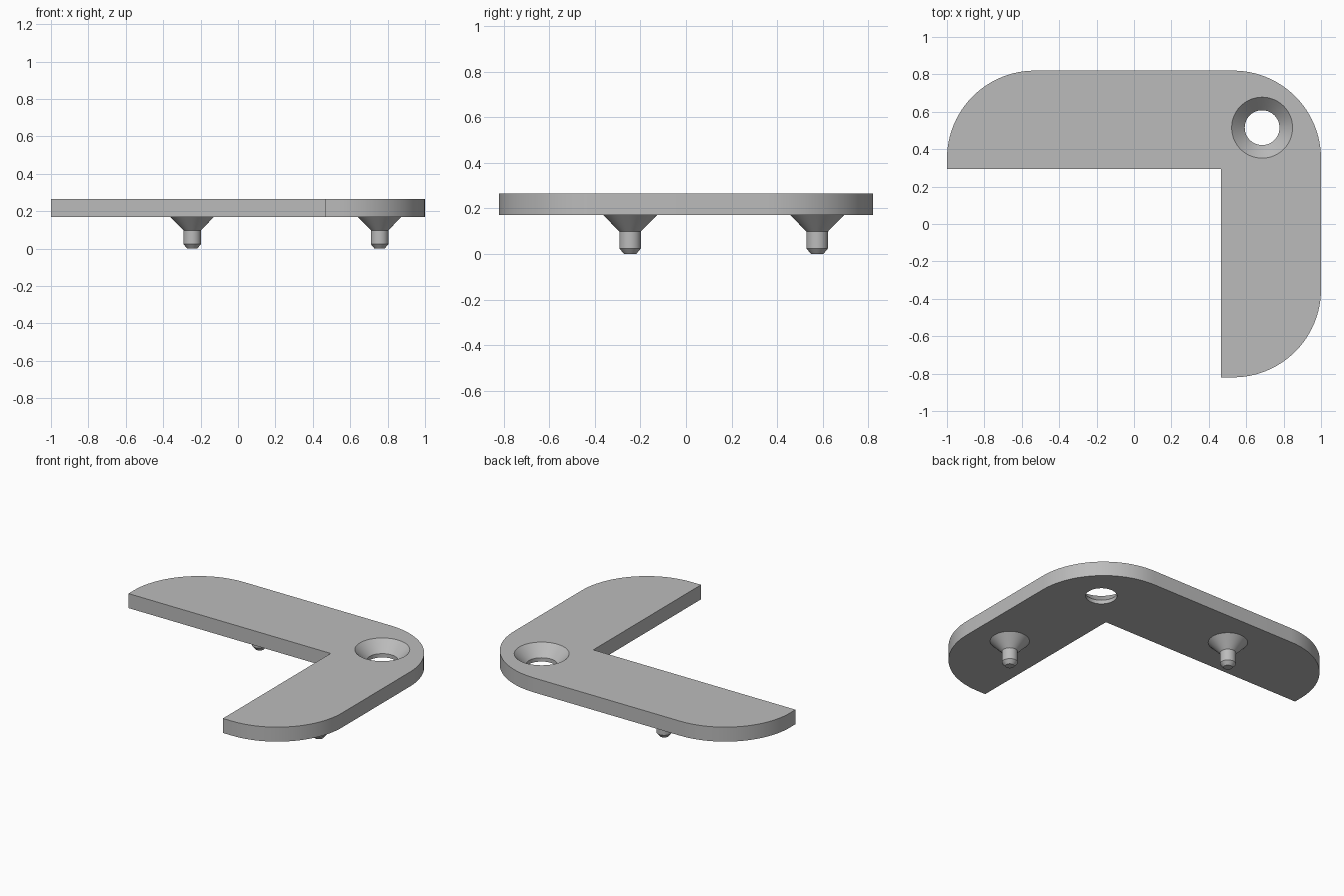
import bpy, math
from math import cos, sin, pi

cube = bpy.data.objects.get("Cube")
if cube:
    bpy.data.objects.remove(cube)

HALF_X, HALF_Y, CORNER = 1.0, 0.82, 0.47
INNER_X, INNER_Y = 0.465, 0.295
BOTTOM, TOP = 0.17, 0.265

grey = bpy.data.materials.new("plain grey")
grey.use_nodes = True
grey.diffuse_color = (0.5, 0.5, 0.5, 1)
grey.node_tree.nodes["Principled BSDF"].inputs["Base Color"].default_value = (0.5, 0.5, 0.5, 1)


def make(name, verts, faces, location=(0, 0, 0)):
    mesh = bpy.data.meshes.new(name)
    mesh.from_pydata(verts, [], faces)
    mesh.materials.append(grey)
    obj = bpy.data.objects.new(name, mesh)
    obj.location = location
    bpy.context.collection.objects.link(obj)
    return obj


def loft(name, rings, location=(0, 0, 0)):
    """Closed solid through counter-clockwise rings, listed bottom to top."""
    n = len(rings[0])
    verts = [v for ring in rings for v in ring]
    faces = [tuple(reversed(range(n))), tuple(range(len(verts) - n, len(verts)))]
    for k in range(len(rings) - 1):
        for i in range(n):
            j = (i + 1) % n
            faces.append((k * n + i, k * n + j, (k + 1) * n + j, (k + 1) * n + i))
    return make(name, verts, faces, location)


def lathe(name, profile, location, sides=64):
    rings = [[(r * cos(2 * pi * i / sides), r * sin(2 * pi * i / sides), z)
              for i in range(sides)] for r, z in profile]
    return loft(name, rings, location)


def arc(sx, sy, start, steps=24):
    """Quarter-circle corner of the outer outline."""
    cx, cy = sx * (HALF_X - CORNER), sy * (HALF_Y - CORNER)
    angles = [start + pi / 2 * i / steps for i in range(steps + 1)]
    return [(cx + CORNER * cos(a), cy + CORNER * sin(a)) for a in angles]


def smooth(obj):
    bpy.ops.object.select_all(action='DESELECT')
    obj.select_set(True)
    bpy.context.view_layer.objects.active = obj
    bpy.ops.object.shade_smooth_by_angle(angle=math.radians(30))


# L-shaped plate with three rounded outer corners
outline = [(INNER_X, INNER_Y), (INNER_X, -HALF_Y)]
outline += arc(1, -1, -pi / 2) + arc(1, 1, 0) + arc(-1, 1, pi / 2)
outline.append((-HALF_X, INNER_Y))
plate = loft("corner_plate", [[(x, y, z) for x, y in outline] for z in (BOTTOM, TOP)])

# Countersunk screw hole
cutter = lathe("hole_cutter", [(0.093, BOTTOM - 0.05), (0.093, TOP - 0.07),
                               (0.163, TOP), (0.163, TOP + 0.05)], (0.685, 0.515, 0))
cutter.hide_render = True
cut = plate.modifiers.new("screw_hole", 'BOOLEAN')
cut.operation, cut.solver, cut.object = 'DIFFERENCE', 'EXACT', cutter
bpy.context.view_layer.objects.active = plate
bpy.ops.object.modifier_apply(modifier=cut.name)
bpy.data.objects.remove(cutter)
smooth(plate)

# Locating pins with conical bases and chamfered tips
pin_profile = [(0.027, 0), (0.047, 0.024), (0.047, 0.098), (0.117, BOTTOM)]
for name, x, y in (("back_arm_pin", -0.245, 0.575), ("side_arm_pin", 0.757, -0.245)):
    smooth(lathe(name, pin_profile, (x, y, 0)))
